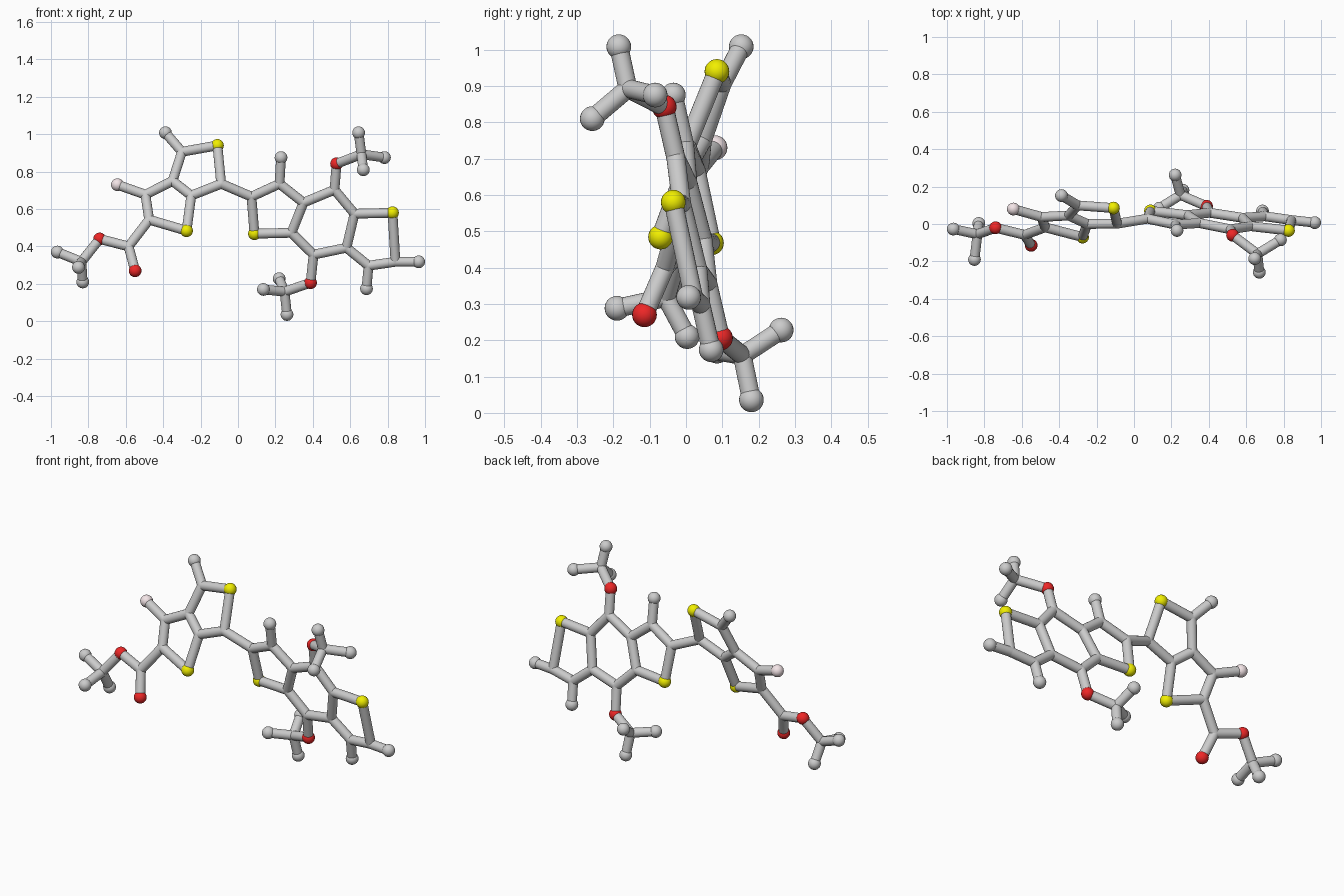
import bpy
from mathutils import Vector

if "Cube" in bpy.data.objects:
    bpy.data.objects.remove(bpy.data.objects["Cube"])

BOND_R, BALL_R = 0.026, 0.034


def material(name, rgb):
    m = bpy.data.materials.new(name)
    m.diffuse_color = (*rgb, 1)
    m.use_nodes = True
    m.node_tree.nodes["Principled BSDF"].inputs["Base Color"].default_value = m.diffuse_color
    return m


YELLOW = material("yellow", (0.88, 0.86, 0.0))
RED = material("red", (0.85, 0.02, 0.02))
PINK = material("pale_pink", (0.9, 0.78, 0.8))


# The two fused ring systems are flat, each lying in its own tilted plane
def left_plane(x, z):
    return Vector((x, 0.152 - 0.1445 * (x + 0.388) + 0.3926 * (z - 1.008), z))


def right_plane(x, z):
    return Vector((x, -0.035 - 0.109 * (x - 0.826) - 0.22 * (z - 0.58), z))


# Two-ring unit on the left, with its ester group
left = {
    "tip_a": (-.388, 1.008), "a2": (-.30, .906), "sulfur_a": (-.11, .94),
    "a3": (-.09, .735), "a4": (-.25, .672), "a5": (-.35, .75),
    "a6": (-.495, .677), "pink_a": (-.645, .73), "a7": (-.475, .543),
    "sulfur_b": (-.275, .484), "a8": (-.585, .40),
    "oxygen_a": (-.55, .27), "oxygen_b": (-.74, .44),
}
# Three-ring unit on the right
right = {
    "b1": (.072, .666), "b2": (.222, .735), "tip_b": (.23, .875),
    "sulfur_c": (.088, .468), "b3": (.35, .634), "b4": (.286, .473),
    "b5": (.516, .703), "oxygen_c": (.527, .842), "b6": (.623, .575),
    "b7": (.58, .393), "b8": (.404, .356), "oxygen_d": (.388, .206),
    "sulfur_d": (.826, .58), "b9": (.842, .318), "b10": (.698, .297),
    "tip_c": (.966, .318), "tip_d": (.687, .174),
}
# Three-pronged end groups, out of the ring planes
ends = {
    "c1": (-.837, -.055, .318), "tip_e": (-.966, -.027, .37),
    "tip_f": (-.83, .003, .21), "tip_g": (-.853, -.19, .288),
    "c2": (.66, -.16, .893), "tip_h": (.645, -.185, 1.008),
    "tip_i": (.783, -.085, .875), "tip_j": (.67, -.258, .81),
    "c3": (.249, .155, .158), "tip_k": (.136, .085, .17),
    "tip_l": (.262, .18, .036), "tip_m": (.22, .262, .228),
}
atoms = {n: left_plane(*p) for n, p in left.items()}
atoms.update({n: right_plane(*p) for n, p in right.items()})
atoms.update({n: Vector(p) for n, p in ends.items()})

# Chains of bonded atoms
chains = """tip_a a2 sulfur_a a3 a4 a5 a2
a5 a6 a7 sulfur_b a4
a6 pink_a
a7 a8 oxygen_a
a8 oxygen_b c1 tip_e
tip_f c1 tip_g
a3 b1 b2 b3 b4 sulfur_c b1
b2 tip_b
b3 b5 b6 b7 b8 b4
b6 sulfur_d b9 b10 b7
b9 tip_c
b10 tip_d
b5 oxygen_c c2 tip_h
tip_i c2 tip_j
b8 oxygen_d c3 tip_k
tip_l c3 tip_m"""


def smooth(name):
    ob = bpy.context.object
    ob.name = name
    bpy.ops.object.shade_smooth_by_angle()
    return ob


def add_bond(a, b):
    p, q = atoms[a], atoms[b]
    d = q - p
    bpy.ops.mesh.primitive_cylinder_add(
        vertices=20, radius=BOND_R, depth=d.length, location=(p + q) / 2,
        rotation=d.to_track_quat('Z', 'Y').to_euler())
    smooth(f"bond_{a}_{b}")


for chain in chains.splitlines():
    names = chain.split()
    for a, b in zip(names, names[1:]):
        add_bond(a, b)

# Balls: large at coloured atoms and free ends, bond-sized at inner joints
COLOURS = {"sulfur": YELLOW, "oxygen": RED, "pink": PINK}
for name, pos in atoms.items():
    kind = name.split("_")[0]
    big = kind in COLOURS or kind == "tip"
    bpy.ops.mesh.primitive_uv_sphere_add(
        segments=24, ring_count=14, radius=BALL_R if big else BOND_R,
        location=pos)
    ob = smooth(f"{name}_ball" if big else f"joint_{name}")
    if kind in COLOURS:
        ob.data.materials.append(COLOURS[kind])
